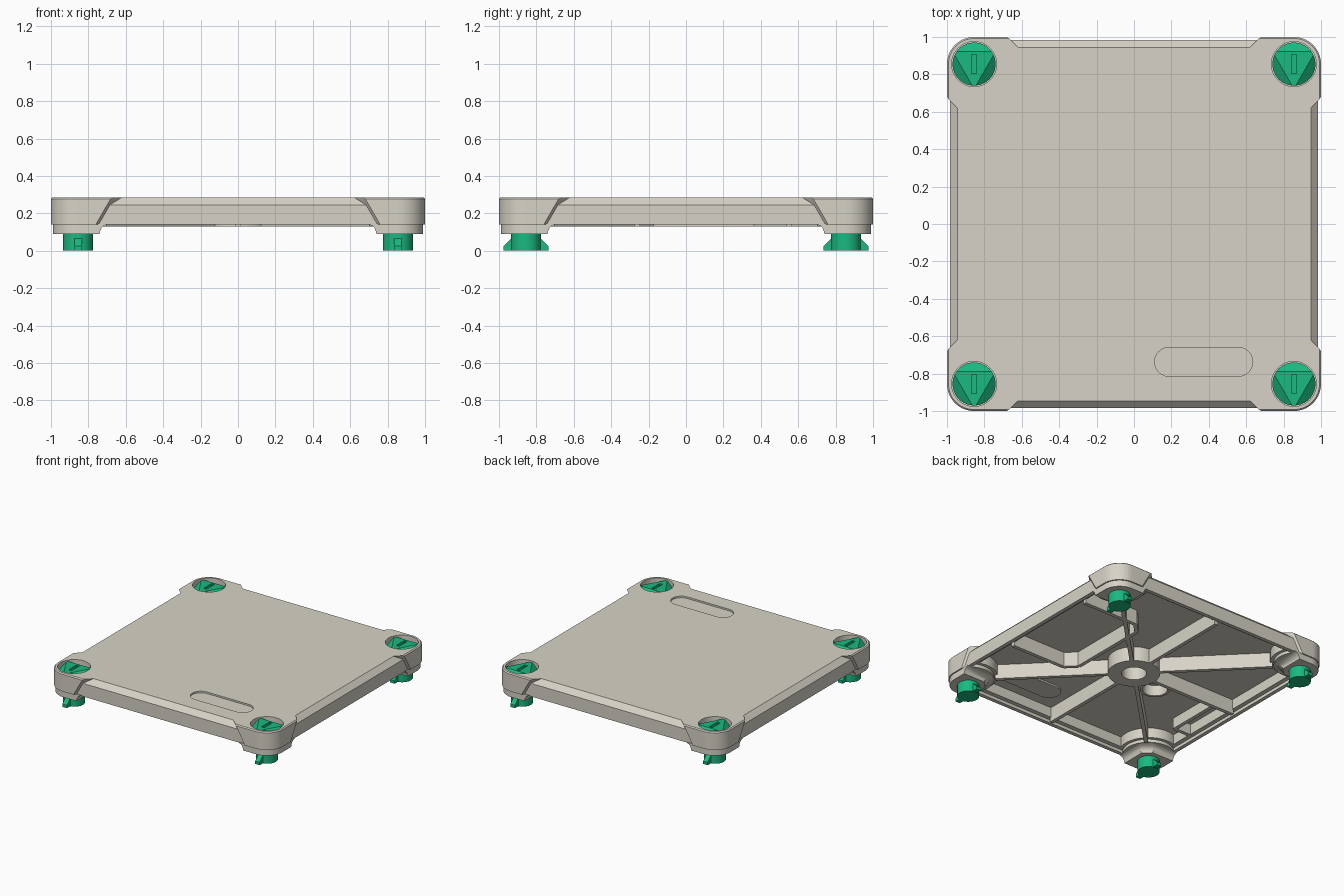
import bpy, bmesh
from math import sin, cos, pi, radians
from mathutils import Vector

if "Cube" in bpy.data.objects:
    bpy.data.objects.remove(bpy.data.objects["Cube"])


def material(name, rgb):
    m = bpy.data.materials.new(name)
    m.diffuse_color = (*rgb, 1)
    m.use_nodes = True
    m.node_tree.nodes["Principled BSDF"].inputs["Base Color"].default_value = m.diffuse_color
    return m


BEIGE = material("beige", (0.68, 0.65, 0.57))
GREEN = material("green", (0.01, 0.49, 0.22))
FOOT = 0.855


def finish(bm, name, mat=None):
    bmesh.ops.recalc_face_normals(bm, faces=bm.faces)
    me = bpy.data.meshes.new(name)
    bm.to_mesh(me)
    bm.free()
    ob = bpy.data.objects.new(name, me)
    bpy.context.collection.objects.link(ob)
    if mat:
        me.materials.append(mat)
    return ob


def loft(bm, layers):
    """Closed solid through layers of (outline, z)."""
    rings = [[bm.verts.new((x, y, z)) for x, y in pts] for pts, z in layers]
    for a, b in zip(rings, rings[1:]):
        for i in range(len(a)):
            j = (i + 1) % len(a)
            bm.faces.new((a[i], a[j], b[j], b[i]))
    bm.faces.new(rings[0][::-1])
    bm.faces.new(rings[-1])


def solid(name, layers, mat=None):
    bm = bmesh.new()
    loft(bm, layers)
    return finish(bm, name, mat)


def arc(cx, cy, r, a0, a1, n):
    return [(cx + r * cos(radians(a0 + (a1 - a0) * i / n)),
             cy + r * sin(radians(a0 + (a1 - a0) * i / n))) for i in range(n + 1)]


def circle(cx, cy, r, n=48):
    return arc(cx, cy, r, 0, 360 * (n - 1) / n, n - 1)


def around(quarter):
    """Repeat a corner outline on all four corners."""
    pts = []
    for _ in range(4):
        pts += quarter
        quarter = [(-y, x) for x, y in quarter]
    return pts


def rounded(h, r):
    return around(arc(h - r, h - r, r, 0, 90, 12))


def cavity(h, r):
    """Square outline with corners bitten off around the foot bosses."""
    s = ((r * r - (h - FOOT) ** 2) ** 0.5)
    a = -pi / 2 + 0
    from_a = 360 - (90 - 0) + 0
    import math
    t = math.degrees(math.asin((h - FOOT) / r))
    return around(arc(FOOT, FOOT, r, 270 + t, 180 - t, 20))


def stadium(x0, x1, y, r):
    return arc(x1 - r, y, r, -90, 90, 12) + arc(x0 + r, y, r, 90, 270, 12)


def cut(ob, cutters):
    for c in cutters:
        c.hide_render = True
        m = ob.modifiers.new("cut", 'BOOLEAN')
        m.operation, m.solver, m.object = 'DIFFERENCE', 'EXACT', c
    bpy.context.view_layer.update()
    dg = bpy.context.evaluated_depsgraph_get()
    me = bpy.data.meshes.new_from_object(ob.evaluated_get(dg))
    ob.modifiers.clear()
    ob.data = me
    for c in cutters:
        bpy.data.objects.remove(c)


def smooth(ob):
    bpy.ops.object.select_all(action='DESELECT')
    ob.select_set(True)
    bpy.context.view_layer.objects.active = ob
    bpy.ops.object.shade_smooth_by_angle(angle=radians(30))


# Main lid: rounded slab with softened top edge
lid = solid("lid_shell", [(rounded(1.0, .145), .14), (rounded(1.0, .145), .277),
                          (rounded(.992, .137), .285)], BEIGE)


# Side notches that leave the corners standing proud
def side_notch(k):
    bm = bmesh.new()
    prof = [(-.985, .10, .768), (-.985, .245, .685), (-.935, .295, .605),
            (-1.05, .295, .72), (-1.05, .245, .75), (-1.05, .10, .835)]
    ends = []
    for s in (-1, 1):
        ring = []
        for y, z, hx in prof:
            x, y2 = s * hx, y
            for _ in range(k):
                x, y2 = -y2, x
            ring.append(bm.verts.new((x, y2, z)))
        bm.faces.new([ring[i] for i in (0, 1, 4, 5)])
        bm.faces.new([ring[i] for i in (1, 2, 3, 4)])
        ends.append(ring)
    a, b = ends
    for i in range(6):
        j = (i + 1) % 6
        bm.faces.new((a[i], a[j], b[j], b[i]))
    bmesh.ops.triangulate(bm, faces=bm.faces)
    return finish(bm, "notch_cutter")


CORNERS = [(sx * FOOT, sy * FOOT) for sx in (-1, 1) for sy in (-1, 1)]
cutters = [side_notch(k) for k in range(4)]
cutters += [solid("hole_cutter", [(circle(x, y, .12), .2), (circle(x, y, .12), .3)])
            for x, y in CORNERS]
cutters.append(solid("rim_cutter", [(cavity(.955, .19), .1), (cavity(.955, .19), .165)]))
cutters.append(solid("cavity_cutter", [(cavity(.92, .215), .12), (cavity(.92, .215), .245)]))
slot = stadium(.11, .635, -.737, .077)
cutters.append(solid("label_cutter", [(slot, .272), (slot, .3)]))
cut(lid, cutters)
smooth(lid)

# Raised underside of the label recess
pad = stadium(.10, .645, -.737, .087)
solid("label_pad", [(pad, .232), (pad, .25)], BEIGE)

# Corner skirts under the lid, filleted towards the middle of each side
fillet = [(.735, .09)] + [(.70 + .035 * (1 - cos(radians(a))), .14 - .04 * (1 - sin(radians(a))) )
                          for a in (90, 70, 50, 30, 10)] + [(.70, .145)]
fillet = [(.74, .09), (.737, .104), (.73, .122), (.718, .134), (.70, .141), (.70, .146)]
bm = bmesh.new()
for sx in (-1, 1):
    for sy in (-1, 1):
        layers = []
        for e, z in fillet:
            pts = arc(.855, .855, .135, 0, 90, 12) + [(e, .99), (e, e + .06), (e + .06, e), (.99, e)]
            layers.append(([(sx * x, sy * y) for x, y in pts], z))
        loft(bm, layers)
smooth(finish(bm, "corner_skirts", BEIGE))

# Underside ribs, battery frame and brackets
bm = bmesh.new()


def wall(p, q, t=.03, z0=.13):
    p, q = Vector(p), Vector(q)
    d = (q - p).normalized()
    n = Vector((-d.y, d.x)) * t / 2
    loft(bm, [([p + n, p - n, q - n, q + n], z) for z in (z0, .25)])


for sx in (-1, 1):
    for sy in (-1, 1):
        wall((sx * .12, sy * .12), (sx * .715, sy * .715))
wall((0, .17), (0, .93))
wall((0, -.17), (0, -.93))
wall((-.17, 0), (-.93, 0))
frame = [(.93, -.26), (.45, -.26), (.37, -.18), (.37, .47), (.45, .55), (.93, .55)]
for p, q in zip(frame, frame[1:]):
    wall(p, q)
bracket = [(-.93, -.47), (-.78, -.47), (-.78, .0)]
for p, q in zip(bracket, bracket[1:]):
    wall(p, q, .03, .16)
finish(bm, "underside_ribs", BEIGE)


# Centre boss and small side boss
def tube(name, x, y, ro, ri, z0):
    ob = solid(name, [(circle(x, y, ro), z0), (circle(x, y, ro), .25)], BEIGE)
    cut(ob, [solid("bore", [(circle(x, y, ri), z0 - .05), (circle(x, y, ri), .245)])])
    smooth(ob)
    return ob


boss = tube("centre_boss", 0, 0, .19, .09, .13)
tube("side_boss", -.3, -.12, .11, .09, .16)

# Quarter-turn lock knobs: shaft, side tabs, three-sided sloped head with slot
bm = bmesh.new()
loft(bm, [(circle(0, 0, .115), .205), (circle(0, 0, .115), .275)])
for deg in (90, 210, 330):
    c, s = cos(radians(deg)), sin(radians(deg))
    geom = bm.verts[:] + bm.edges[:] + bm.faces[:]
    bmesh.ops.bisect_plane(bm, geom=geom, plane_co=(.066 * c, .066 * s, .275),
                           plane_no=(.04 * c, .04 * s, .05), clear_outer=True)
    bmesh.ops.holes_fill(bm, edges=[e for e in bm.edges if e.is_boundary])
knob = finish(bm, "lock_knob_head", GREEN)
box = [(-.013, -.05), (.013, -.05), (.013, .05), (-.013, .05)]
cut(knob, [solid("slot_cutter", [(box, .235), (box, .3)])])

bm = bmesh.new()
loft(bm, [(circle(0, 0, .08), 0), (circle(0, 0, .08), .22)])
for s in (-1, 1):
    loft(bm, [([(-.02, s * .06), (.02, s * .06), (.02, s * y), (-.02, s * y)], z)
              for y, z in ((.12, .002), (.12, .025), (.078, .066))])
shaft = finish(bm, "lock_knob_foot", GREEN)

for part in (knob, shaft):
    smooth(part)
    for i, (x, y) in enumerate(CORNERS):
        ob = part if i == 0 else part.copy()
        if i:
            bpy.context.collection.objects.link(ob)
        ob.location = (x, y, 0)
